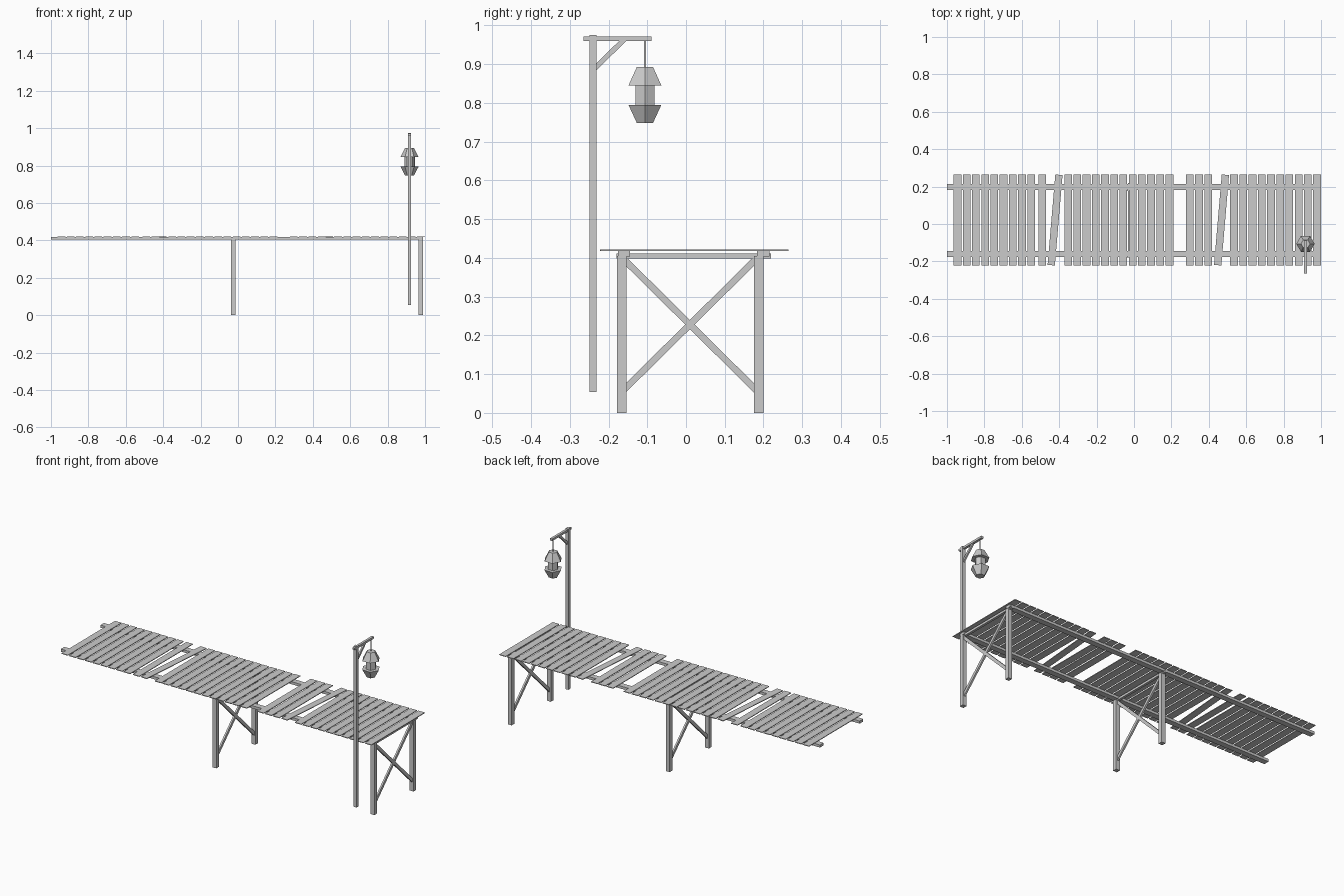
import bpy, bmesh
from math import hypot, atan2, pi
from mathutils import Matrix

if "Cube" in bpy.data.objects:
    bpy.data.objects.remove(bpy.data.objects["Cube"])


def box(name, lo, hi, rot_z=0.0, rot_x=0.0):
    """Box between two corners, turned about its own centre."""
    size = [b - a for a, b in zip(lo, hi)]
    mid = [(a + b) / 2 for a, b in zip(lo, hi)]
    bm = bmesh.new()
    bmesh.ops.create_cube(bm, size=1, matrix=Matrix.Diagonal((*size, 1)))
    return finish(name, bm, mid, (rot_x, 0, rot_z))


def finish(name, bm, loc, rot=(0, 0, 0)):
    me = bpy.data.meshes.new(name)
    bm.to_mesh(me)
    bm.free()
    ob = bpy.data.objects.new(name, me)
    ob.location = loc
    ob.rotation_euler = rot
    bpy.context.collection.objects.link(ob)
    return ob


def strut(name, x, a, b, width, thick):
    """Bar in the yz plane from a to b."""
    dy, dz = b[0] - a[0], b[1] - a[1]
    cy, cz, half = (a[0] + b[0]) / 2, (a[1] + b[1]) / 2, hypot(dy, dz) / 2
    return box(name, (x - thick / 2, cy - half, cz - width / 2),
               (x + thick / 2, cy + half, cz + width / 2), rot_x=atan2(dz, dy))


def prism(name, x, y, z0, z1, r0, r1, sides, turn=0.0):
    bm = bmesh.new()
    bmesh.ops.create_cone(bm, cap_ends=True, segments=sides, radius1=r0,
                          radius2=r1, depth=z1 - z0,
                          matrix=Matrix.Rotation(turn, 4, 'Z'))
    return finish(name, bm, (x, y, (z0 + z1) / 2))


# long stringers under the deck
for y in (-0.160, 0.199):
    box("stringer", (-1.0, y - 0.016, 0.404), (0.99, y + 0.016, 0.419))

# deck planks: missing, shifted and crooked ones included
shift = {9: 0.009, 25: 0.009, 26: 0.01, 27: 0.009}
for k in range(40):
    if k in (10, 11, 24, 28, 29):
        continue
    x = -0.944 + 0.0493 * k + shift.get(k, 0)
    box("plank", (x - 0.0205, -0.221, 0.418), (x + 0.0205, 0.264, 0.422))
for x in (-0.422, 0.468):
    box("crooked_plank", (x - 0.0195, -0.221, 0.418), (x + 0.0195, 0.264, 0.422),
        rot_z=-0.085)

# trestles: two legs, a cross beam and an X brace
for x in (-0.025, 0.977):
    for y in (-0.166, 0.188):
        box("leg", (x - 0.012, y - 0.012, 0), (x + 0.012, y + 0.012, 0.405))
    box("cross_beam", (x - 0.007, -0.180, 0.398), (x + 0.007, 0.219, 0.411))
    strut("brace", x, (-0.163, 0.399), (0.183, 0.057), 0.017, 0.010)
    strut("brace", x, (-0.163, 0.057), (0.183, 0.399), 0.017, 0.010)

# lamp post, arm and corner brace
px, py = 0.917, -0.240
box("lamp_post", (px - 0.009, py - 0.009, 0.054), (px + 0.009, py + 0.009, 0.975))
box("lamp_arm", (px - 0.007, -0.264, 0.960), (px + 0.007, -0.089, 0.972))
strut("arm_brace", px, (-0.236, 0.889), (-0.159, 0.964), 0.013, 0.009)

# hanging hexagonal lantern
ly = -0.106
prism("lantern_hook", px, ly, 0.890, 0.962, 0.003, 0.003, 4, pi / 4)
# create_cone puts its first corner on +y, so turn corners onto the x axis
for name, z0, z1, r0, r1 in (("lantern_base", 0.748, 0.795, 0.024, 0.049),
                             ("lantern_body", 0.795, 0.845, 0.028, 0.028),
                             ("lantern_cap", 0.845, 0.893, 0.049, 0.024)):
    ob = prism(name, px, ly, z0, z1, r0, r1, 6)
    if max(v.co.x for v in ob.data.vertices) < 0.98 * max(r0, r1):
        ob.data.transform(Matrix.Rotation(pi / 6, 4, 'Z'))
